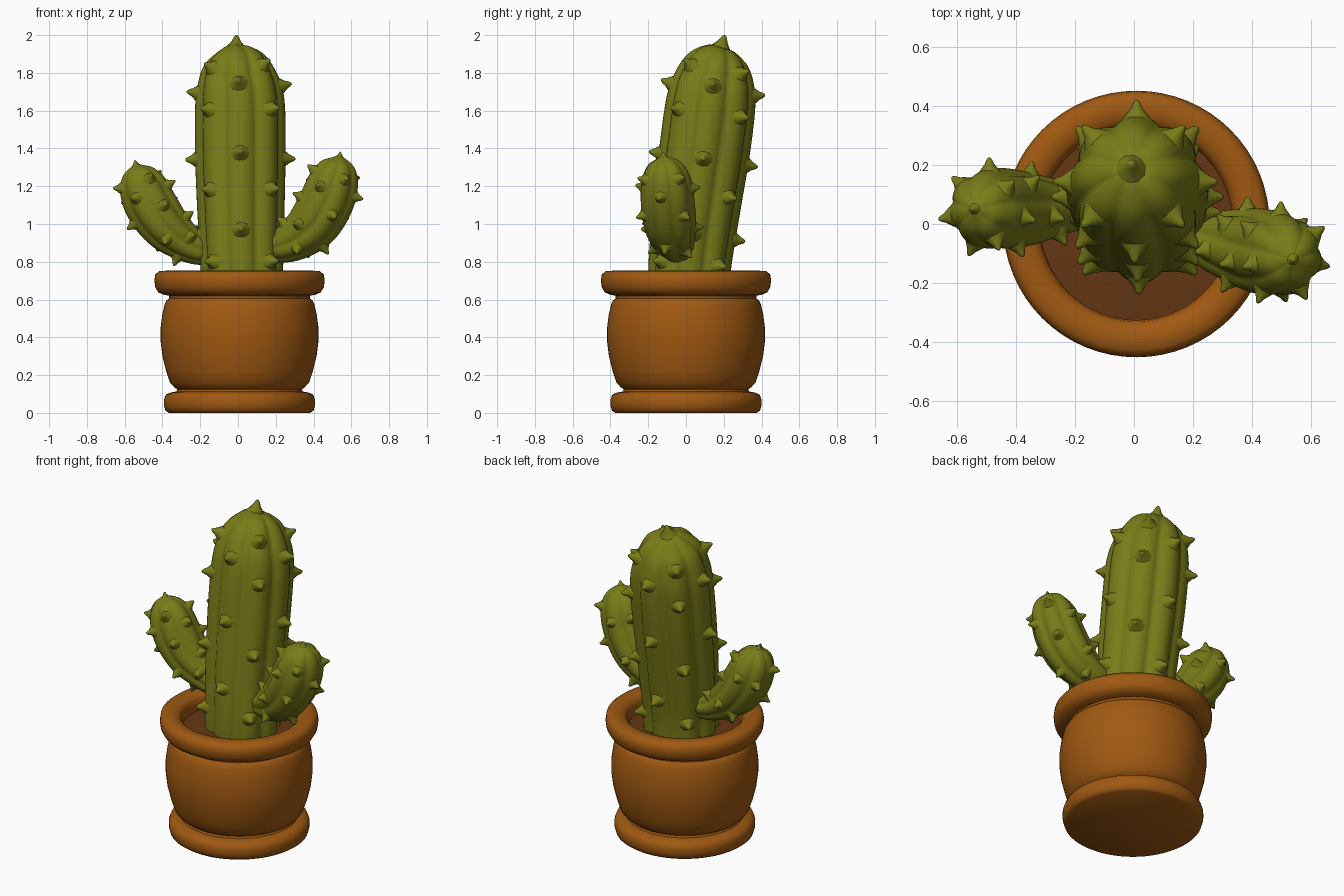
import bpy, bmesh, math
from mathutils import Vector

if "Cube" in bpy.data.objects:
    bpy.data.objects.remove(bpy.data.objects["Cube"])


def material(name, rgb):
    m = bpy.data.materials.new(name)
    m.diffuse_color = (*rgb, 1)
    m.use_nodes = True
    m.node_tree.nodes["Principled BSDF"].inputs["Base Color"].default_value = m.diffuse_color
    return m


GREEN = material("cactus green", (0.19, 0.20, 0.009))
CLAY = material("terracotta", (0.35, 0.10, 0.006))
SOIL = material("dark soil", (0.13, 0.038, 0.007))


def finish(bm, name, mat, angle):
    bmesh.ops.recalc_face_normals(bm, faces=bm.faces)
    me = bpy.data.meshes.new(name)
    bm.to_mesh(me)
    bm.free()
    me.materials.append(mat)
    ob = bpy.data.objects.new(name, me)
    bpy.context.collection.objects.link(ob)
    bpy.ops.object.select_all(action='DESELECT')
    ob.select_set(True)
    bpy.context.view_layer.objects.active = ob
    bpy.ops.object.shade_smooth_by_angle(angle=math.radians(angle))
    return ob


def skin(bm, rings):
    """Bridge rings of points and close both ends."""
    vs = [[bm.verts.new(p) for p in ring] for ring in rings]
    n = len(vs[0])
    for a, b in zip(vs, vs[1:]):
        for i in range(n):
            j = (i + 1) % n
            bm.faces.new((a[i], a[j], b[j], b[i]))
    bm.faces.new(vs[0][::-1])
    bm.faces.new(vs[-1])


def lathe(name, profile, mat, center=(0.008, 0), n=64):
    bm = bmesh.new()
    skin(bm, [[(center[0] + r * math.cos(k * math.tau / n),
                center[1] + r * math.sin(k * math.tau / n), z)
               for k in range(n)] for r, z in profile])
    return finish(bm, name, mat, 50)


def spline(pts, u):
    """Catmull-Rom through (x, y, z, radius) points."""
    i = min(int(u), len(pts) - 2)
    t = u - i
    p1, p2 = Vector(pts[i]), Vector(pts[i + 1])
    p0 = Vector(pts[i - 1]) if i > 0 else 2 * p1 - p2
    p3 = Vector(pts[i + 2]) if i + 2 < len(pts) else 2 * p2 - p1
    return 0.5 * (2 * p1 + (p2 - p0) * t + (2 * p0 - 5 * p1 + 4 * p2 - p3) * t * t
                  + (3 * p1 - p0 - 3 * p2 + p3) * t ** 3)


def stem(name, pts, ribs, depth, spikes, tip_scale, spike_scale, steps=7, seg=10):
    """Ribbed tapering stem along a curve, with thorns along its ribs."""
    bm = bmesh.new()
    end = len(pts) - 1

    def surface(u, ang):
        c = spline(pts, u)
        lo, hi = max(u - 0.25, 0), min(u + 0.25, end)
        d = (spline(pts, hi).xyz - spline(pts, lo).xyz).normalized()
        side = Vector((0, 1, 0))
        side = (side - d * side.dot(d)).normalized()
        other = side.cross(d)
        lobe = 1 - depth + depth * abs(math.cos(ribs * ang / 2)) ** 0.9
        return c.xyz + (side * math.cos(ang) + other * math.sin(ang)) * max(c.w, 0.004) * lobe

    n = ribs * seg
    skin(bm, [[surface(k / steps, i * math.tau / n) for i in range(n)]
              for k in range(end * steps + 1)])

    def thorn(pos, normal, s):
        a = normal.orthogonal().normalized()
        b = normal.cross(a)
        prof = [(0.056, -0.022), (0.036, 0.005), (0.022, 0.022), (0.013, 0.042), (0.005, 0.052)]
        skin(bm, [[pos + normal * h * s + (a * math.cos(q) + b * math.sin(q)) * r * s
                   for q in [k * math.tau / 10 for k in range(10)]] for r, h in prof])

    for rib in range(ribs):
        ang = rib * math.tau / ribs
        for u in spikes[rib % len(spikes)]:
            p = surface(u, ang)
            along = surface(u + 0.05, ang) - surface(u - 0.05, ang)
            out = p - spline(pts, u).xyz
            along.normalize()
            thorn(p, (out - along * out.dot(along)).normalized(), spike_scale)
    top = spline(pts, end).xyz
    thorn(top, (top - spline(pts, end - 0.5).xyz).normalized(), tip_scale)
    return finish(bm, name, GREEN, 60)


# Pot: foot, bulging body and rolled rim in one turned profile
lathe("pot", [
    (0.375, 0.0), (0.392, 0.012), (0.400, 0.04), (0.400, 0.07), (0.390, 0.097), (0.365, 0.108),
    (0.335, 0.113), (0.330, 0.125), (0.345, 0.135), (0.368, 0.16), (0.388, 0.22), (0.408, 0.30),
    (0.418, 0.38), (0.418, 0.45), (0.409, 0.52), (0.396, 0.575), (0.385, 0.597), (0.372, 0.606),
    (0.372, 0.620), (0.400, 0.625), (0.430, 0.638), (0.446, 0.665), (0.451, 0.70), (0.446, 0.733),
    (0.425, 0.750), (0.385, 0.753), (0.350, 0.745), (0.330, 0.725), (0.325, 0.69), (0.325, 0.64),
], CLAY)

# Soil, slightly mounded
lathe("soil", [(0.328, 0.645), (0.328, 0.655), (0.22, 0.667), (0.05, 0.672)], SOIL)

# Main stem leaning backwards
stem("main_stem", [
    (0.02, 0.015, 0.62, 0.215), (0.02, 0.022, 0.80, 0.220), (0.015, 0.058, 1.10, 0.232),
    (0.012, 0.10, 1.40, 0.240), (0.01, 0.133, 1.65, 0.236), (0.0, 0.153, 1.78, 0.208),
    (-0.005, 0.17, 1.87, 0.160), (-0.01, 0.183, 1.925, 0.085), (-0.01, 0.188, 1.942, 0.02),
], 8, 0.11, [(1.5, 2.8, 4.4), (0.95, 2.2, 3.7, 5.3)], 1.15, 1.0)

# Side arms curving outwards and up
ARM_THORNS = [(1.8, 3.6), (1.2, 2.8, 4.3)]
stem("left_arm", [
    (-0.13, 0.06, 0.845, 0.07), (-0.25, 0.055, 0.885, 0.095), (-0.37, 0.05, 0.975, 0.128),
    (-0.455, 0.05, 1.09, 0.140), (-0.505, 0.05, 1.20, 0.128), (-0.53, 0.05, 1.275, 0.085),
    (-0.54, 0.05, 1.312, 0.02),
], 7, 0.10, ARM_THORNS, 0.5, 0.75)
stem("right_arm", [
    (0.17, -0.03, 0.87, 0.075), (0.28, -0.06, 0.905, 0.108), (0.39, -0.083, 0.99, 0.138),
    (0.465, -0.10, 1.11, 0.146), (0.508, -0.107, 1.23, 0.134), (0.53, -0.115, 1.315, 0.092),
    (0.538, -0.12, 1.357, 0.02),
], 7, 0.10, ARM_THORNS, 0.5, 0.75)
